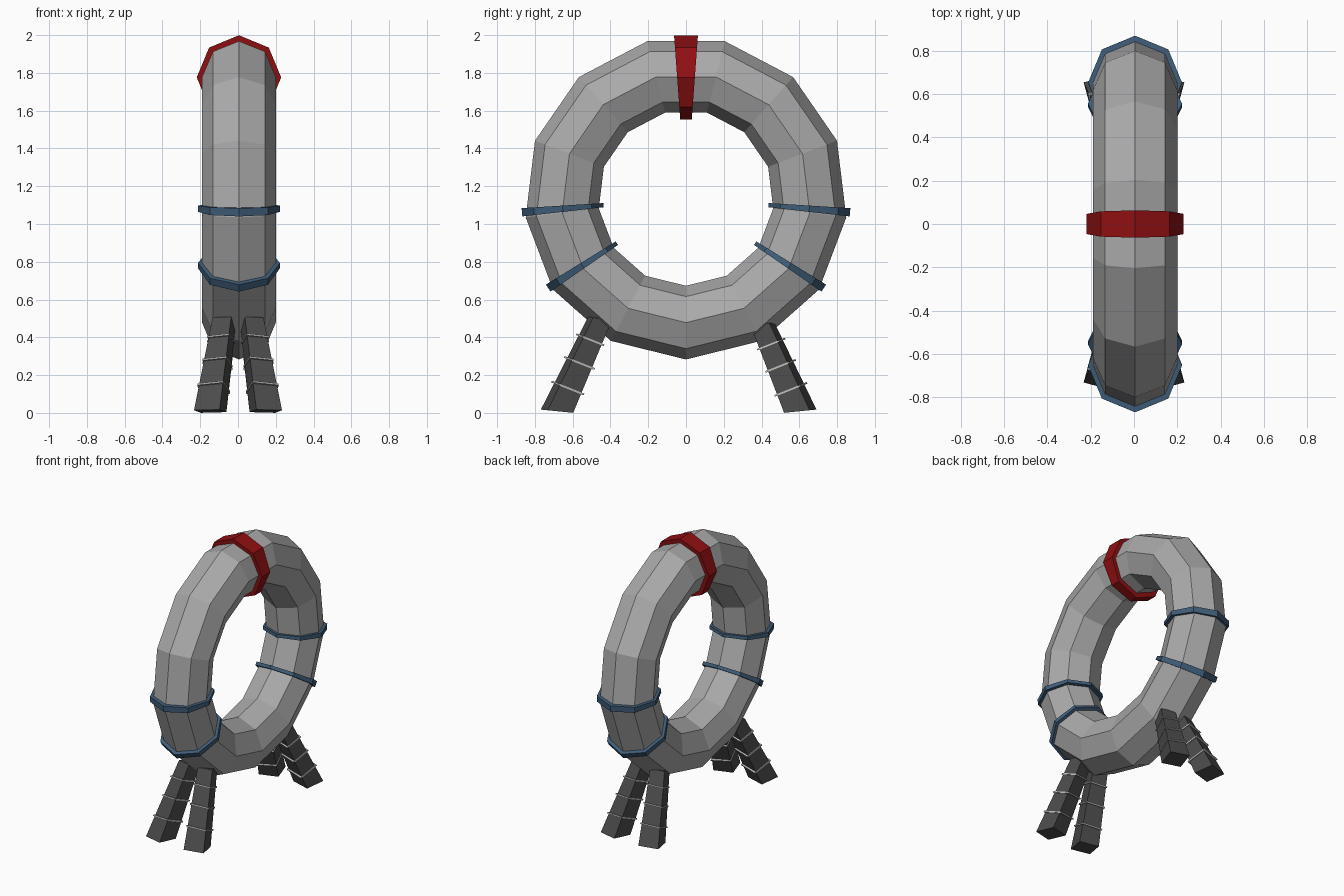
import bpy, bmesh
from math import sin, cos, pi, radians
from mathutils import Vector, Matrix

cube = bpy.data.objects.get("Cube")
if cube:
    bpy.data.objects.remove(cube, do_unlink=True)

CENTRE = Vector((0.005, 0, 1.138))


def material(name, rgb):
    m = bpy.data.materials.new(name)
    m.use_nodes = True
    m.diffuse_color = (*rgb, 1)
    m.node_tree.nodes["Principled BSDF"].inputs["Base Color"].default_value = (*rgb, 1)
    return m


GREY = material("tube grey", (0.4, 0.4, 0.4))
RED = material("band red", (0.28, 0.005, 0.006))
BLUE = material("collar blue", (0.05, 0.11, 0.19))
DARK = material("leg dark grey", (0.07, 0.07, 0.07))
PALE = material("cord pale grey", (0.5, 0.5, 0.5))


def loft(name, mat, loops, closed=False):
    """Skin a series of equal point loops, capped unless closed on itself."""
    bm = bmesh.new()
    rows = [[bm.verts.new(p) for p in loop] for loop in loops]
    n = len(rows[0])
    pairs = list(zip(rows, rows[1:]))
    if closed:
        pairs.append((rows[-1], rows[0]))
    else:
        bm.faces.new(rows[0])
        bm.faces.new(rows[-1])
    for a, b in pairs:
        for i in range(n):
            j = (i + 1) % n
            bm.faces.new((a[i], a[j], b[j], b[i]))
    bmesh.ops.recalc_face_normals(bm, faces=bm.faces)
    mesh = bpy.data.meshes.new(name)
    bm.to_mesh(mesh)
    bm.free()
    mesh.materials.append(mat)
    ob = bpy.data.objects.new(name, mesh)
    bpy.context.collection.objects.link(ob)
    return ob


def octagon(t, major, minor):
    """Tube cross-section at angle t, measured from the top towards the back."""
    loop = []
    for k in range(8):
        a = k * pi / 4
        rho = major + minor * cos(a)
        loop.append(CENTRE + Vector((minor * sin(a), rho * sin(t), rho * cos(t))))
    return loop


def collar(name, mat, angle, half, major, minor):
    loft(name, mat, [octagon(radians(angle + s * half), major, minor) for s in (-1, 1)])


# Upright ring, with a vertex at the bottom
SEGMENTS = 13
loft("ring_tube", GREY,
     [octagon(pi + k * 2 * pi / SEGMENTS, 0.66, 0.195) for k in range(SEGMENTS)], True)

# Bands around the tube
collar("top_band", RED, 0, 4.2, 0.64, 0.2235)
for end, side in (("back", 1), ("front", -1)):
    collar(end + "_upper_collar", BLUE, side * 95, 1.45, 0.655, 0.217)
    collar(end + "_lower_collar", BLUE, side * 123.2, 1.45, 0.655, 0.217)


def square(centre, half, yaw, slope):
    """Square section, rising towards the front by the given slope."""
    spin = Matrix.Rotation(yaw, 3, "Z")
    loop = []
    for x, y in ((-1, -1), (1, -1), (1, 1), (-1, 1)):
        p = spin @ Vector((x * half, y * half, 0))
        p.z = -p.y * slope
        loop.append(centre + p)
    return loop


def leg(name, foot, top, yaw, turn):
    def section(f, grow, slope):
        return square(foot.lerp(top, f), 0.07 - 0.019 * f + grow, yaw, slope)

    parts = [loft(name, DARK, [section(0, 0, 0.1), section(1, 0, 0.15)])]
    # Cords tied round the leg
    for i, f in enumerate((0.25, 0.52, 0.77)):
        parts.append(loft(f"{name}_cord_{i + 1}", PALE,
                          [section(f + d, 0.005, 0.4) for d in (-0.009, 0.009)]))
    if turn:
        for ob in parts:
            ob.data.transform(Matrix.Rotation(pi, 4, "Z"))


# Splayed legs: the back pair is the front pair turned half round
for end, foot_y, top_y, top_z, turn in (("front", -0.683, -0.455, 0.5, False),
                                        ("back", -0.605, -0.405, 0.47, True)):
    for side, s in (("left", 1), ("right", -1)):
        label = side if not turn else {"left": "right", "right": "left"}[side]
        leg(f"{end}_{label}_leg", Vector((s * 0.147, foot_y, 0.009)),
            Vector((s * 0.072, top_y, top_z)), s * radians(15), turn)
